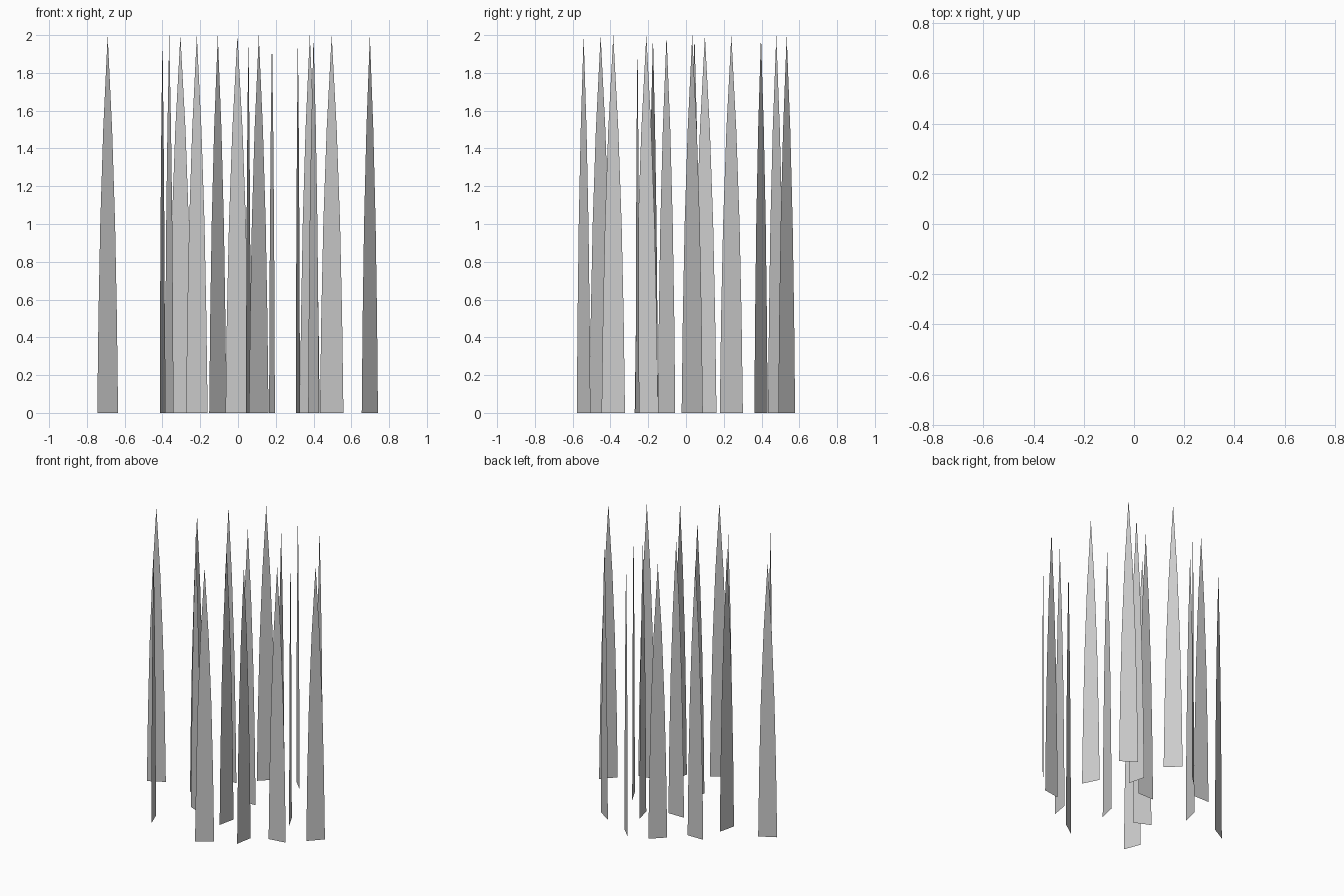
import bpy
from math import radians

if "Cube" in bpy.data.objects:
    bpy.data.objects.remove(bpy.data.objects["Cube"])

# Half-width of a blade at each height, tapering to a point at the top
PROFILE = [(0.0, 0.063), (0.5, 0.056), (1.0, 0.045), (1.5, 0.027)]
TIP = 2.0

# Blade placement: x, y, turn in degrees
BLADES = [
    (-0.69, 0.045, 29), (-0.40, 0.10, 77), (-0.305, 0.327, 0),
    (-0.107, 0.478, 44), (0.11, 0.533, -45), (0.38, 0.397, -34),
    (0.18, 0.24, -76), (-0.003, 0.117, 0), (0.40, 0.033, -63),
    (0.698, -0.103, 47), (0.496, -0.257, 9), (0.317, -0.385, 80),
    (0.055, -0.21, 78), (-0.218, -0.175, -25), (-0.364, -0.452, -69),
    (0.11, -0.542, 35),
]

# Shared flat blade mesh
verts, faces = [], []
for z, w in PROFILE:
    verts += [(-w, 0, z), (w, 0, z)]
for i in range(len(PROFILE) - 1):
    a = 2 * i
    faces.append((a, a + 1, a + 3, a + 2))
verts.append((0, 0, TIP))
n = len(verts)
faces.append((n - 3, n - 2, n - 1))
mesh = bpy.data.meshes.new("grass_blade")
mesh.from_pydata(verts, [], faces)

# Scattered upright blades
for i, (x, y, turn) in enumerate(BLADES):
    blade = bpy.data.objects.new(f"grass_blade_{i + 1}", mesh)
    blade.location = (x, y, 0)
    blade.rotation_euler = (0, 0, radians(turn))
    bpy.context.collection.objects.link(blade)
